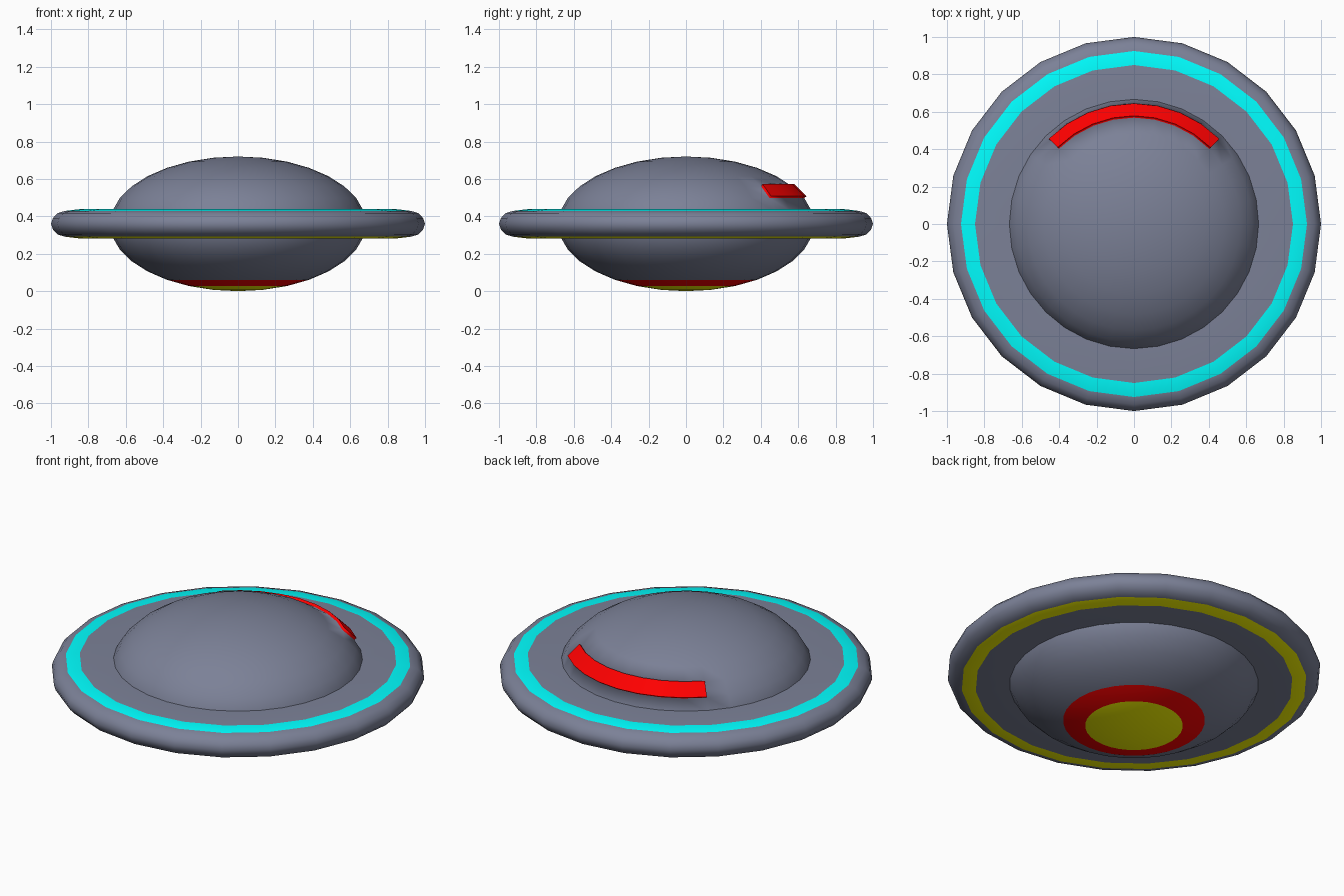
import bpy, bmesh
from math import sin, cos, pi, radians, atan2, hypot
from mathutils import Vector, Matrix

if "Cube" in bpy.data.objects:
    bpy.data.objects.remove(bpy.data.objects["Cube"])

CZ = 0.36            # mid height of the craft
R, H = 0.684, 0.36   # hull radius and half height


def paint(name, rgb):
    m = bpy.data.materials.new(name)
    m.diffuse_color = (*rgb, 1)
    m.use_nodes = True
    m.node_tree.nodes["Principled BSDF"].inputs["Base Color"].default_value = m.diffuse_color
    return m


steel = paint("blue_grey", (0.2, 0.22, 0.31))
red = paint("red", (1, 0, 0))
cyan = paint("cyan", (0, 1, 1))
yellow = paint("yellow", (1, 1, 0))


def finish(name, bm, mats):
    bmesh.ops.recalc_face_normals(bm, faces=bm.faces)
    for f in bm.faces:
        f.smooth = True
    me = bpy.data.meshes.new(name)
    bm.to_mesh(me)
    bm.free()
    for m in mats:
        me.materials.append(m)
    ob = bpy.data.objects.new(name, me)
    bpy.context.collection.objects.link(ob)
    return ob


# Hull: flattened sphere with coloured belly bands and a raised rear window
bm = bmesh.new()
bmesh.ops.create_uvsphere(bm, u_segments=32, v_segments=16, radius=1)
window = []
for f in bm.faces:
    c = f.calc_center_median()
    polar = atan2(hypot(c.x, c.y), c.z) * 16 / pi   # ring index from the top
    if polar > 14:
        f.material_index = 2
    elif polar > 13:
        f.material_index = 1
    elif 5 < polar < 6 and c.y > abs(c.x):
        f.material_index = 1
        window.append(f)
bm.transform(Matrix.Translation((0, 0, CZ)) @ Matrix.Diagonal((R, R, H, 1)))
ext = bmesh.ops.extrude_face_region(bm, geom=window)["geom"]
raised = [g for g in ext if isinstance(g, bmesh.types.BMVert)]
panes = {g for g in ext if isinstance(g, bmesh.types.BMFace)}
for v in raised:
    n = Vector((v.co.x / R**2, v.co.y / R**2, (v.co.z - CZ) / H**2))
    v.co += n.normalized() * 0.016
    for f in v.link_faces:
        f.material_index = 1
for f in panes:                       # crisp border around the window
    for e in f.edges:
        if any(g not in panes for g in e.link_faces):
            e.smooth = False
bmesh.ops.delete(bm, geom=[f for f in window if f.is_valid and f not in panes],
                 context='FACES')
finish("hull", bm, [steel, red, yellow])

# Disc: 24-sided lathed rim with a light ring above and below
half = [(0.6, 0.078), (0.85, 0.078), (0.925, 0.069), (0.965, 0.057), (0.99, 0.03)]
profile = half + [(1.0, 0)] + [(r, -z) for r, z in reversed(half)]
N = 24
bm = bmesh.new()
rings = [[bm.verts.new((r * cos(2 * pi * i / N), r * sin(2 * pi * i / N), CZ + z))
          for i in range(N)] for r, z in profile]
for k in range(len(rings) - 1):
    for i in range(N):
        j = (i + 1) % N
        f = bm.faces.new((rings[k][i], rings[k][j], rings[k + 1][j], rings[k + 1][i]))
        f.material_index = {1: 1, len(rings) - 3: 2}.get(k, 0)
bm.faces.new(rings[0])
bm.faces.new(rings[-1])
disc = finish("disc", bm, [steel, cyan, yellow])
bpy.context.view_layer.objects.active = disc
disc.select_set(True)
bpy.ops.object.shade_smooth_by_angle(angle=radians(40))
